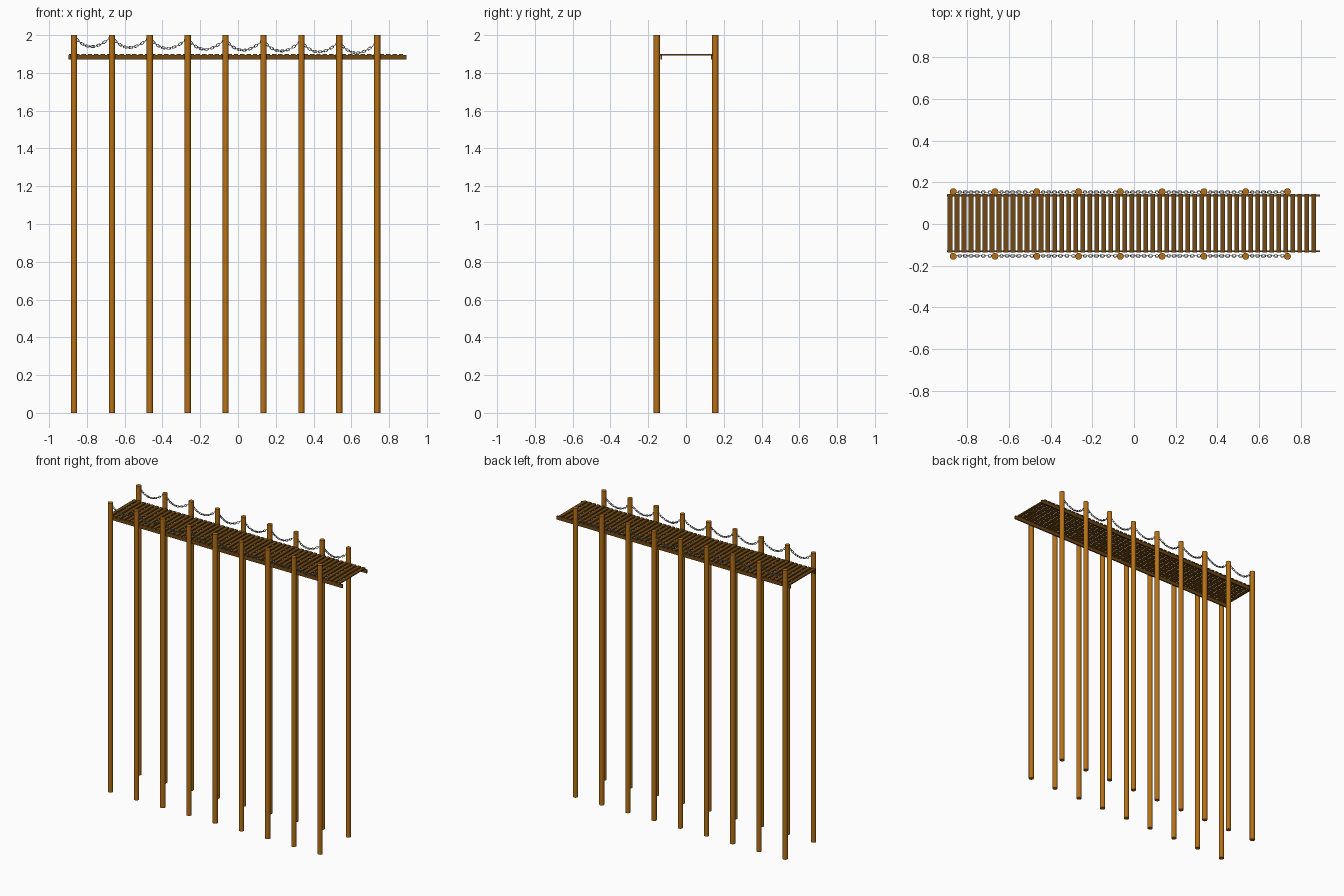
import bpy, bmesh, math
from mathutils import Matrix, Vector

if "Cube" in bpy.data.objects:
    bpy.data.objects.remove(bpy.data.objects["Cube"])


def material(name, color):
    m = bpy.data.materials.new(name)
    m.diffuse_color = (*color, 1)
    m.use_nodes = True
    m.node_tree.nodes["Principled BSDF"].inputs["Base Color"].default_value = m.diffuse_color
    return m


POST_WOOD = material("orange wood", (0.47, 0.165, 0.008))
DECK_WOOD = material("dark brown wood", (0.165, 0.066, 0.007))
STEEL = material("grey steel", (0.25, 0.26, 0.28))

POST_X = [-0.868 + 0.2006 * i for i in range(9)]
POST_Y, POST_R = 0.155, 0.0165


def finish(bm, name, mat):
    me = bpy.data.meshes.new(name)
    bm.to_mesh(me)
    bm.free()
    me.materials.append(mat)
    ob = bpy.data.objects.new(name, me)
    bpy.context.collection.objects.link(ob)
    return ob


def add_box(bm, lo, hi):
    lo, hi = Vector(lo), Vector(hi)
    mat = Matrix.Translation((lo + hi) / 2) @ Matrix.Diagonal((*(hi - lo), 1))
    bmesh.ops.create_cube(bm, size=1, matrix=mat)


def add_link(bm, mat, straight=0.0055, radius=0.0055, wire=0.0018, n=12, k=6):
    """Rounded oval chain link lying in its local XY plane, long along X."""
    rings = []
    for i in range(n):
        a = 2 * math.pi * (i + 0.5) / n
        c, s = math.cos(a), math.sin(a)
        ring = []
        for j in range(k):
            b = 2 * math.pi * j / k
            r = radius + wire * math.cos(b)
            x = r * c + math.copysign(straight, c)
            ring.append(bm.verts.new(mat @ Vector((x, r * s, wire * math.sin(b)))))
        rings.append(ring)
    for i in range(n):
        p, q = rings[i], rings[(i + 1) % n]
        for j in range(k):
            f = bm.faces.new((p[j], q[j], q[(j + 1) % k], p[(j + 1) % k]))
            f.smooth = True


# Tall round posts, one row each side
for side, sign in (("front", -1), ("back", 1)):
    for i, x in enumerate(POST_X):
        bm = bmesh.new()
        bmesh.ops.create_cone(bm, cap_ends=True, segments=16, radius1=POST_R, radius2=POST_R,
                              depth=2, matrix=Matrix.Translation((x, sign * POST_Y, 1)))
        for f in bm.faces:
            f.smooth = len(f.verts) == 4
        for e in bm.edges:
            e.smooth = all(len(f.verts) == 4 for f in e.link_faces)
        finish(bm, f"{side}_post_{i + 1}", POST_WOOD)

# Deck planks with narrow gaps
bm = bmesh.new()
for i in range(53):
    x = -0.896 + 0.0336 * i
    add_box(bm, (x, -0.138, 1.893), (x + 0.0235, 0.144, 1.901))
finish(bm, "deck_planks", DECK_WOOD)

# Long rails under the deck edges
for side, y in (("front", -0.131), ("back", 0.136)):
    bm = bmesh.new()
    add_box(bm, (-0.897, y - 0.0045, 1.87), (0.893, y + 0.0045, 1.8935))
    finish(bm, f"{side}_deck_rail", DECK_WOOD)


# Chains sagging between posts, drooping slightly toward +x
def chain_point(x0, x1, t, i):
    top = 1.995 - 0.0047 * i
    u = 2 * t - 1
    return Vector((x0 + (x1 - x0) * t - 0.008 * (1 - u * u), 0, top - 0.056 * (1 - u * u)))


LINKS = 14
for side, sign in (("front", -1), ("back", 1)):
    bm = bmesh.new()
    for i in range(8):
        for j in range(LINKS):
            a = chain_point(POST_X[i], POST_X[i + 1], j / LINKS, i)
            b = chain_point(POST_X[i], POST_X[i + 1], (j + 1) / LINKS, i)
            d = b - a
            mat = (Matrix.Translation((a + b) / 2 + Vector((0, sign * 0.153, 0)))
                   @ Matrix.Rotation(-math.atan2(d.z, d.x), 4, 'Y')
                   @ Matrix.Rotation(math.pi / 2 * (j % 2), 4, 'X'))
            add_link(bm, mat)
    bmesh.ops.recalc_face_normals(bm, faces=bm.faces)
    finish(bm, f"{side}_chain", STEEL)
